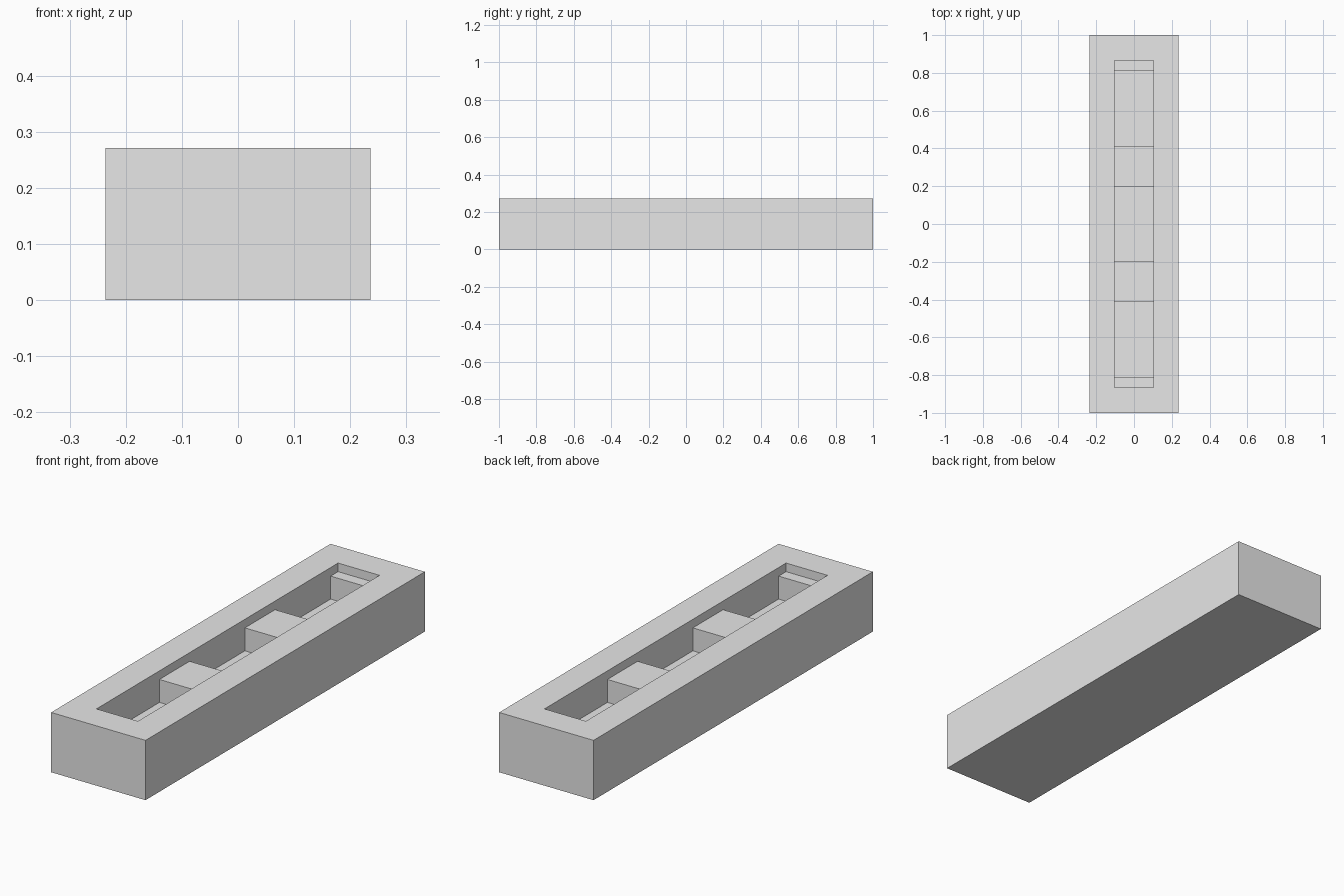
import bpy
import bmesh

default = bpy.data.objects.get("Cube")
if default:
    bpy.data.objects.remove(default, do_unlink=True)

# Overall sizes
HALF_W, HALF_L, HEIGHT = 0.2365, 1.0, 0.271
SLOT_W, SLOT_L = 0.104, 0.865
FLOOR_Z, RAISED_Z = 0.128, 0.232
# Half-length stations where the slot floor steps up or down
BLOCK_IN, BLOCK_OUT, LEDGE_IN = 0.198, 0.414, 0.812

grey = bpy.data.materials.new("light grey")
grey.use_nodes = True
colour = (0.8, 0.8, 0.8, 1.0)
grey.diffuse_color = colour
grey.node_tree.nodes["Principled BSDF"].inputs["Base Color"].default_value = colour

bm = bmesh.new()


def ring(w, l, z):
    return [bm.verts.new((x * w, y * l, z))
            for x, y in ((-1, -1), (1, -1), (1, 1), (-1, 1))]


def bridge(a, b):
    for i in range(4):
        j = (i + 1) % 4
        bm.faces.new((a[i], a[j], b[j], b[i]))


# Outer shell and rim around the slot
base = ring(HALF_W, HALF_L, 0)
top = ring(HALF_W, HALF_L, HEIGHT)
rim = ring(SLOT_W, SLOT_L, HEIGHT)
bm.faces.new(base[::-1])
bridge(base, top)
bridge(top, rim)

# Stepped slot floor: end ledges, deep pockets and two raised blocks
half = [(SLOT_L, RAISED_Z), (LEDGE_IN, RAISED_Z), (LEDGE_IN, FLOOR_Z),
        (BLOCK_OUT, FLOOR_Z), (BLOCK_OUT, RAISED_Z),
        (BLOCK_IN, RAISED_Z), (BLOCK_IN, FLOOR_Z)]
profile = [(-y, z) for y, z in half] + half[::-1]
left = [bm.verts.new((SLOT_W, y, z)) for y, z in profile]
right = [bm.verts.new((-SLOT_W, y, z)) for y, z in profile]
for i in range(len(profile) - 1):
    bm.faces.new((right[i], left[i], left[i + 1], right[i + 1]))

# Slot walls
bm.faces.new((rim[0], rim[1], left[0], right[0]))
bm.faces.new((rim[2], rim[3], right[-1], left[-1]))
bm.faces.new([rim[2]] + left[::-1] + [rim[1]])
bm.faces.new([rim[0]] + right + [rim[3]])
bmesh.ops.recalc_face_normals(bm, faces=bm.faces)

mesh = bpy.data.meshes.new("slotted_block")
bm.to_mesh(mesh)
bm.free()
mesh.materials.append(grey)
block = bpy.data.objects.new("slotted_block", mesh)
bpy.context.collection.objects.link(block)
